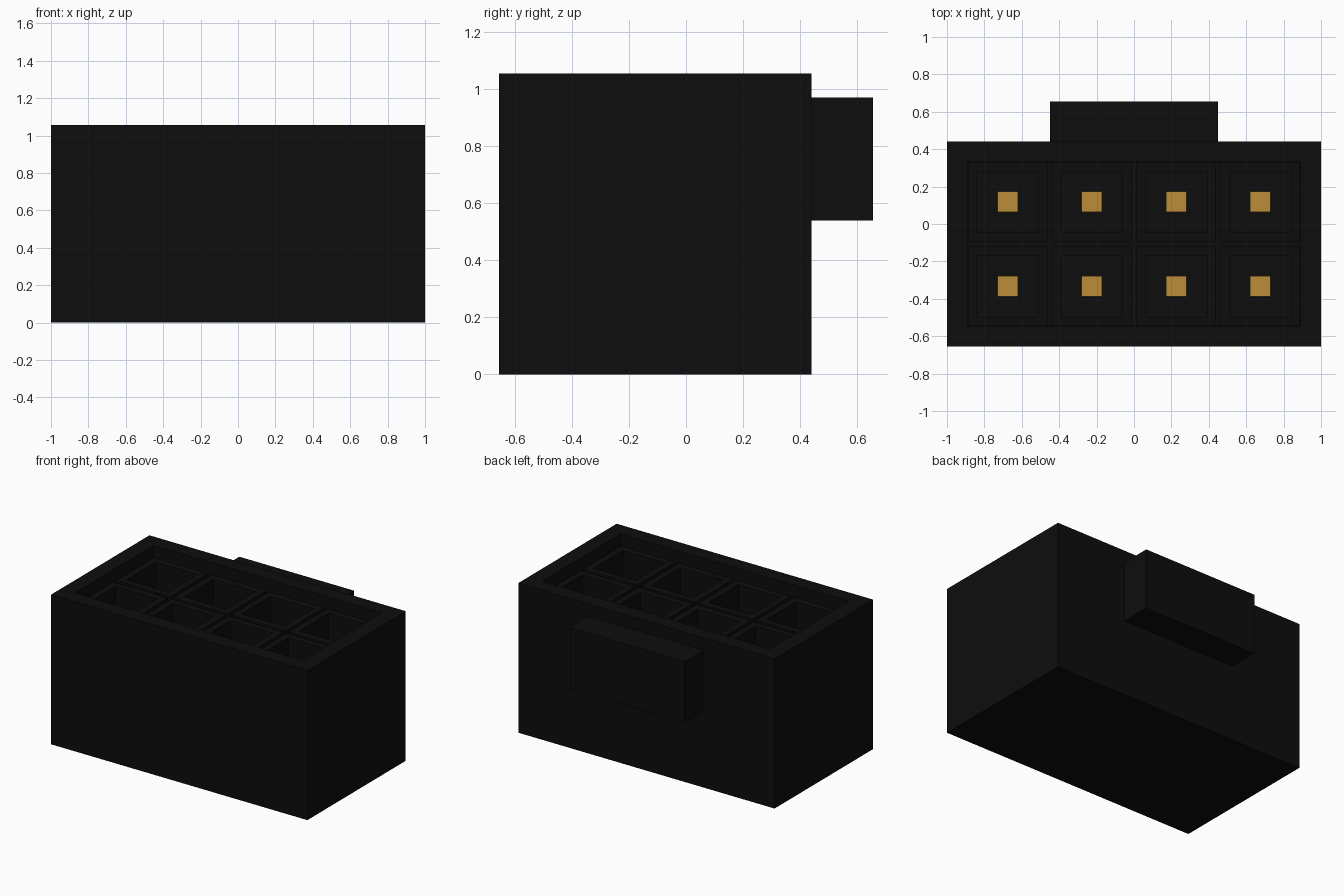
import bpy
import bmesh
from mathutils import Matrix, Vector

cube = bpy.data.objects.get("Cube")
if cube:
    bpy.data.objects.remove(cube, do_unlink=True)


def make_material(name, colour):
    mat = bpy.data.materials.new(name)
    mat.use_nodes = True
    mat.diffuse_color = (*colour, 1)
    mat.node_tree.nodes["Principled BSDF"].inputs["Base Color"].default_value = (*colour, 1)
    return mat


black = make_material("black plastic", (0.004, 0.004, 0.004))
gold = make_material("gold contact", (0.5, 0.27, 0.042))


def box(name, low, high, mat, wall=0, depth=0):
    """Box between two corners, optionally hollowed from the top."""
    low, high = Vector(low), Vector(high)
    bm = bmesh.new()
    place = Matrix.Translation((low + high) / 2) @ Matrix.Diagonal((*(high - low), 1))
    bmesh.ops.create_cube(bm, size=1, matrix=place)
    if wall:
        bm.normal_update()
        top = max(bm.faces, key=lambda f: f.normal.z)
        # rim, then a vertical-walled pocket
        bmesh.ops.inset_region(bm, faces=[top], thickness=wall, use_even_offset=True)
        pocket = bmesh.ops.extrude_discrete_faces(bm, faces=[top])["faces"][0]
        bmesh.ops.translate(bm, verts=pocket.verts, vec=(0, 0, -depth))
    bmesh.ops.recalc_face_normals(bm, faces=bm.faces)
    mesh = bpy.data.meshes.new(name)
    bm.to_mesh(mesh)
    bm.free()
    mesh.materials.append(mat)
    obj = bpy.data.objects.new(name, mesh)
    bpy.context.collection.objects.link(obj)
    return obj


HEIGHT, FLOOR, SOCKET_TOP, PIN_TOP = 1.055, 0.2, 0.97, 0.65
PITCH, CENTRE_Y = 0.45, -0.107
HALF, PIN = 0.212, 0.055

# Outer shell with its open well, and the latch on the back
box("housing", (-1, -0.655, 0), (1, 0.441, HEIGHT), black, 0.11, HEIGHT - FLOOR)
box("latch_block", (-0.448, 0.44, 0.54), (0.448, 0.655, 0.97), black)

# Two rows of four square sockets, each with a pin
for row in range(2):
    for column in range(4):
        x = (column - 1.5) * PITCH
        y = CENTRE_Y + (row - 0.5) * PITCH
        tag = f"{row + 1}_{column + 1}"
        box(f"socket_{tag}", (x - HALF, y - HALF, FLOOR - 0.02),
            (x + HALF, y + HALF, SOCKET_TOP), black, 0.048, SOCKET_TOP - FLOOR - 0.02)
        box(f"pin_{tag}", (x - PIN, y - PIN, FLOOR),
            (x + PIN, y + PIN, PIN_TOP), gold)
